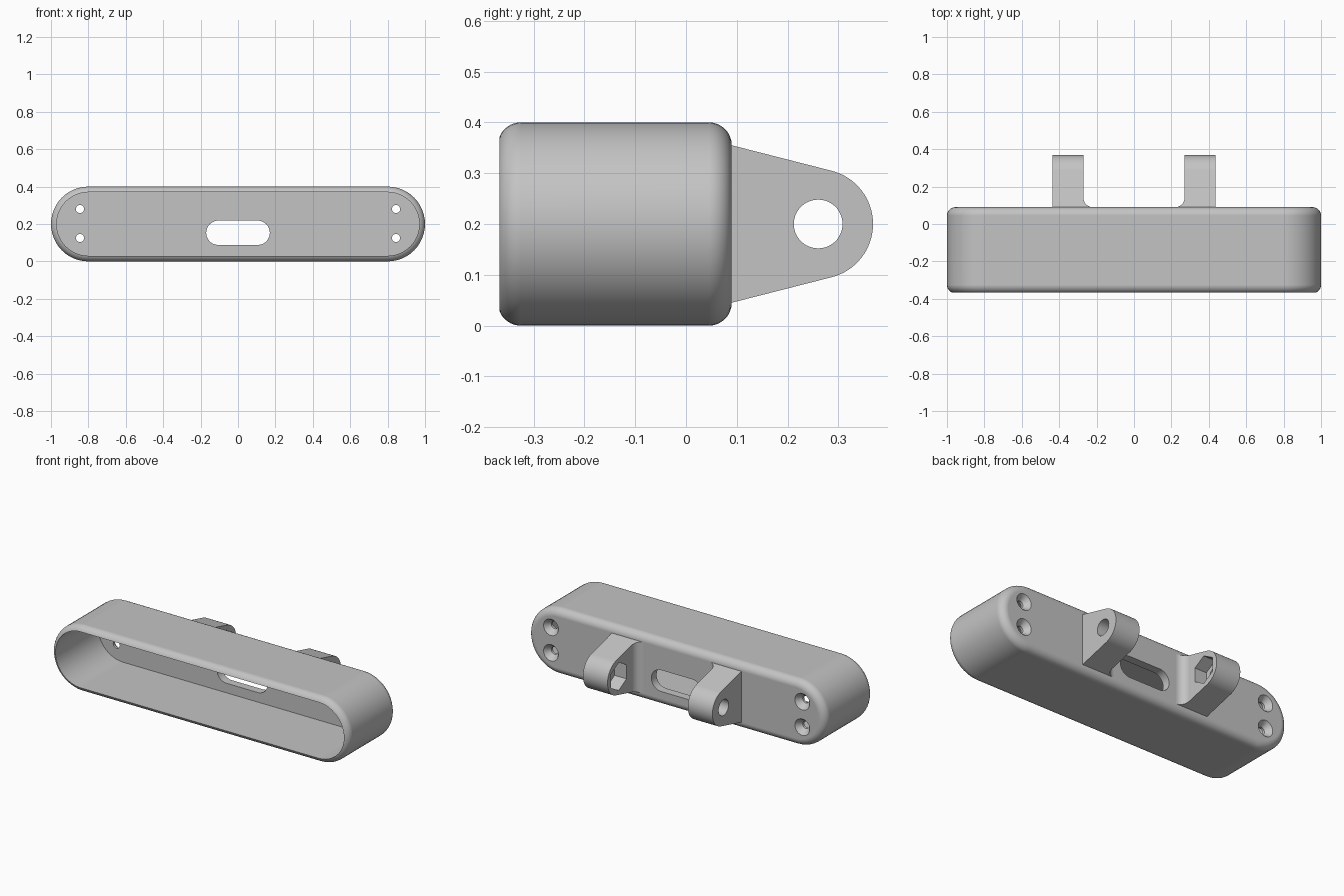
import bpy, bmesh
from math import sin, cos, pi, radians, atan2, hypot, acos

if "Cube" in bpy.data.objects:
    bpy.data.objects.remove(bpy.data.objects["Cube"])

MID = 0.2       # height of the centre line
BACK = 0.09     # outer face of the back wall
FLOOR = 0.04    # inner face of the back wall

grey = bpy.data.materials.new("plain_grey")
grey.use_nodes = True
grey.diffuse_color = (0.55, 0.55, 0.55, 1)
grey.node_tree.nodes["Principled BSDF"].inputs["Base Color"].default_value = (0.55, 0.55, 0.55, 1)


def arc(cx, cy, r, a0, a1, n):
    """Points on a circular arc, angles in degrees."""
    angles = [radians(a0 + (a1 - a0) * i / n) for i in range(n + 1)]
    return [(cx + r * cos(a), cy + r * sin(a)) for a in angles]


def stadium(half, r, n=24):
    return arc(half, 0, r, -90, 90, n) + arc(-half, 0, r, 90, 270, n)


def loft(name, rings, closed=False):
    """Join equal rings of 3D points; cap the ends unless the rings form a loop."""
    bm = bmesh.new()
    loops = [[bm.verts.new(p) for p in ring] for ring in rings]
    pairs = list(zip(loops, loops[1:]))
    for a, b in pairs:
        for i in range(len(a)):
            j = (i + 1) % len(a)
            bm.faces.new((a[i], a[j], b[j], b[i]))
    bm.faces.new(loops[0])
    bm.faces.new(loops[-1])
    bmesh.ops.recalc_face_normals(bm, faces=bm.faces)
    mesh = bpy.data.meshes.new(name)
    bm.to_mesh(mesh)
    bm.free()
    mesh.materials.append(grey)
    obj = bpy.data.objects.new(name, mesh)
    bpy.context.collection.objects.link(obj)
    return obj


def along_y(name, sections):
    """Sections are (y, [(x, z), ...])."""
    return loft(name, [[(x, y, z) for x, z in pts] for y, pts in sections])


def along_x(name, pts, x0, x1):
    """Prism of a (y, z) outline between two x positions."""
    return loft(name, [[(x, y, z) for y, z in pts] for x in (x0, x1)])


def combine(obj, other, operation):
    other.hide_render = True
    mod = obj.modifiers.new("bool", "BOOLEAN")
    mod.operation = operation
    mod.solver = "EXACT"
    mod.object = other
    bpy.context.view_layer.objects.active = obj
    bpy.ops.object.modifier_apply(modifier=mod.name)
    bpy.data.objects.remove(other)


def finish(obj):
    bpy.ops.object.select_all(action="DESELECT")
    obj.select_set(True)
    bpy.context.view_layer.objects.active = obj
    bpy.ops.object.shade_smooth_by_angle(angle=radians(30))
    mod = obj.modifiers.new("even_shading", "WEIGHTED_NORMAL")
    mod.keep_sharp = True


# Shell: rounded outer skin, cavity skin running back to the floor
def shell_ring(y, inset):
    return y, [(x, z + MID) for x, z in stadium(0.8, 0.2 - inset)]


R = 0.045
WALL = 0.03
rim_angle = acos(1 - WALL / R) * 180 / pi
front_arc = arc(-0.325, R, R, -90 - rim_angle, -90, 8)
back_arc = arc(BACK - R, R, R, -90, 0, 8)
profile = [(FLOOR, WALL)] + front_arc + back_arc
housing = along_y("housing", [shell_ring(y, inset) for y, inset in profile])

# Cable slot through the back wall
slot = [(x, z + 0.153) for x, z in stadium(0.105, 0.065)]
combine(housing, along_y("slot_cutter", [(0, slot), (0.2, slot)]), "DIFFERENCE")

# Countersunk screw holes
for x in (-0.845, 0.845):
    for z in (0.125, 0.28):
        steps = [(0, 0.022), (0.055, 0.022), (BACK, 0.05), (0.12, 0.05)]
        rings = [(y, arc(x, z, r, 0, 345, 23)) for y, r in steps]
        combine(housing, along_y("screw_cutter", rings), "DIFFERENCE")
finish(housing)

# Hinge lugs: tapered side outline crossed with a filleted plan outline
PIN_Y, LUG_R = 0.26, 0.108
SLOPE = 76
side = arc(PIN_Y, MID, LUG_R, -SLOPE, SLOPE, 32)
side += [(0.06, MID + 0.1625), (0.06, MID - 0.1625)]
for name, s in (("left_lug", 1), ("right_lug", -1)):
    plan = [(0.435, 0.06), (0.435, 0.4), (0.27, 0.4)]
    plan += arc(0.22, BACK + 0.05, 0.05, 0, -90, 10) + [(0.22, 0.06)]
    lug = loft(name, [[(s * x, y, z) for x, y in plan] for z in (0, 0.4)])
    combine(lug, along_x("side_outline", side, s * 0.1, s * 0.6), "INTERSECT")
    # Round pin hole and hexagonal nut pocket on the inner face
    pin = arc(PIN_Y, MID, 0.048, 0, 350, 35)
    combine(lug, along_x("pin_cutter", pin, s * 0.1, s * 0.6), "DIFFERENCE")
    nut = arc(PIN_Y, MID, 0.085, 30, 330, 5)
    combine(lug, along_x("nut_cutter", nut, s * 0.1, s * 0.35), "DIFFERENCE")
    finish(lug)
